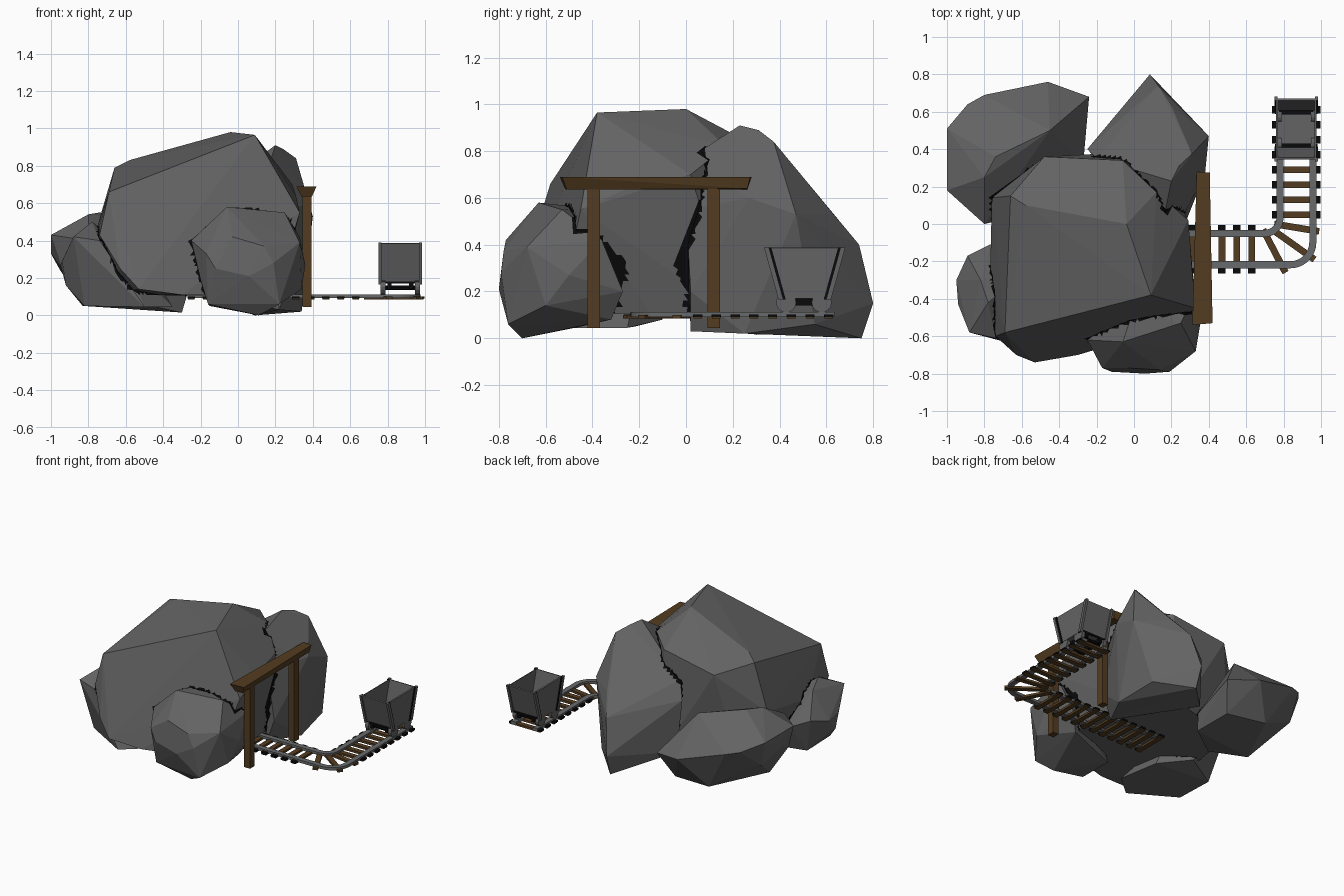
import bpy, bmesh, math
from mathutils import Vector, Matrix

if "Cube" in bpy.data.objects:
    bpy.data.objects.remove(bpy.data.objects["Cube"])


def material(name, rgb):
    m = bpy.data.materials.new(name)
    m.diffuse_color = (*rgb, 1)
    m.use_nodes = True
    m.node_tree.nodes["Principled BSDF"].inputs["Base Color"].default_value = m.diffuse_color
    return m


ROCK = material("rock grey", (0.125, 0.125, 0.127))
WOOD = material("timber brown", (0.088, 0.046, 0.015))
STEEL = material("rail steel", (0.14, 0.142, 0.145))
CART = material("cart grey", (0.125, 0.125, 0.128))
BLACK = material("crevice black", (0.003, 0.003, 0.003))


def finish(bm, name, *mats):
    bmesh.ops.recalc_face_normals(bm, faces=bm.faces)
    me = bpy.data.meshes.new(name)
    bm.to_mesh(me)
    bm.free()
    for m in mats:
        me.materials.append(m)
    ob = bpy.data.objects.new(name, me)
    bpy.context.collection.objects.link(ob)
    return ob


def hull_mesh(pts):
    """Faceted convex solid around a few corner points."""
    bm = bmesh.new()
    for p in pts:
        bm.verts.new(p)
    r = bmesh.ops.convex_hull(bm, input=bm.verts)
    junk = {g for g in r["geom_interior"] + r["geom_unused"] if isinstance(g, bmesh.types.BMVert)}
    bmesh.ops.delete(bm, geom=list(junk), context='VERTS')
    bmesh.ops.recalc_face_normals(bm, faces=bm.faces)
    bm.normal_update()
    return bm


def hull(name, pts, mat):
    return finish(hull_mesh(pts), name, mat)


def box(name, lo, hi, mat, angle=0):
    lo, hi = Vector(lo), Vector(hi)
    bm = bmesh.new()
    m = Matrix.Translation((lo + hi) / 2) @ Matrix.Rotation(angle, 4, 'Z') @ Matrix.Diagonal((*(hi - lo), 1))
    bmesh.ops.create_cube(bm, size=1, matrix=m)
    return finish(bm, name, mat)


def cylinder(name, centre, radius, length, mat, sides=14):
    bm = bmesh.new()
    m = Matrix.Translation(centre) @ Matrix.Rotation(math.pi / 2, 4, 'Y')
    bmesh.ops.create_cone(bm, cap_ends=True, segments=sides, radius1=radius, radius2=radius,
                          depth=length, matrix=m)
    return finish(bm, name, mat)


# Boulders
main = [
    (-0.04, 0.0, 0.98), (0.09, -0.38, 0.965), (-0.66, 0.15, 0.79), (-0.58, 0.1, 0.83), (-0.48, 0.36, 0.73),
    (-0.06, 0.34, 0.80), (0.12, 0.17, 0.82), (-0.69, -0.58, 0.66), (0.29, 0.02, 0.70),
    (0.31, -0.25, 0.64), (0.33, -0.45, 0.55), (-0.74, -0.60, 0.43), (-0.63, -0.70, 0.25),
    (-0.53, -0.74, 0.14), (-0.30, -0.70, 0.11), (0.2, -0.55, 0.105), (0.22, -0.15, 0.105),
    (0.20, 0.2, 0.105), (-0.10, 0.38, 0.105), (-0.60, 0.25, 0.105), (-0.76, 0.14, 0.45),
    (-0.77, -0.32, 0.38), (-0.70, -0.30, 0.11)]
front = [
    (-0.25, -0.62, 0.40), (-0.06, -0.63, 0.58), (0.0, -0.45, 0.56), (0.25, -0.53, 0.55),
    (0.33, -0.36, 0.42), (0.36, -0.50, 0.27), (0.33, -0.68, 0.39), (-0.03, -0.77, 0.42),
    (0.14, -0.78, 0.37), (0.19, -0.79, 0.28), (0.06, -0.80, 0.21), (-0.12, -0.79, 0.25),
    (-0.17, -0.77, 0.33), (-0.20, -0.68, 0.19), (-0.16, -0.72, 0.06), (0.11, -0.70, 0.0),
    (0.22, -0.76, 0.06), (0.34, -0.60, 0.14), (0.24, -0.32, 0.08), (0.30, -0.27, 0.2),
    (-0.15, -0.45, 0.05)]
back_left = [
    (-1.0, 0.51, 0.43), (-1.0, 0.18, 0.43), (-1.0, 0.30, 0.33), (-0.80, 0.0, 0.40),
    (-0.89, 0.64, 0.38), (-0.80, 0.69, 0.36), (-0.46, 0.76, 0.26), (-0.24, 0.68, 0.22),
    (-0.27, 0.34, 0.12), (-0.74, 0.36, 0.55), (-0.80, 0.25, 0.54), (-0.45, 0.50, 0.50),
    (-0.95, 0.48, 0.24), (-0.94, 0.15, 0.25), (-0.82, 0.20, 0.05), (-0.62, 0.62, 0.05),
    (-0.30, 0.30, 0.015), (-0.32, 0.58, 0.03), (-0.60, 0.05, 0.08)]
back_right = [
    (0.20, 0.23, 0.91), (0.24, 0.31, 0.89), (0.31, 0.375, 0.84), (0.15, -0.01, 0.755),
    (0.24, 0.0, 0.55), (0.38, 0.27, 0.60), (0.40, 0.47, 0.53), (0.34, 0.53, 0.45),
    (0.2, 0.63, 0.53), (0.13, 0.74, 0.40), (0.085, 0.80, 0.15), (0.09, 0.75, 0.0), (0.30, 0.55, 0.06),
    (0.34, 0.25, 0.02), (0.22, 0.02, 0.03), (0.28, 0.02, 0.20), (-0.25, 0.40, 0.50),
    (-0.20, 0.35, 0.62), (-0.22, 0.42, 0.12), (0.02, 0.24, 0.06)]
left = [
    (-0.89, -0.17, 0.30), (-0.77, -0.11, 0.25), (-0.95, -0.30, 0.27), (-0.94, -0.43, 0.29),
    (-0.88, -0.58, 0.42), (-0.74, -0.61, 0.40), (-0.78, -0.42, 0.50), (-0.82, -0.30, 0.46),
    (-0.92, -0.42, 0.16), (-0.83, -0.22, 0.05), (-0.82, -0.50, 0.05), (-0.50, -0.68, 0.045),
    (-0.35, -0.55, 0.045), (-0.40, -0.25, 0.045), (-0.60, -0.1, 0.08), (-0.60, -0.60, 0.30), (-0.50, -0.2, 0.3)]
rocks = {"main_boulder": main, "front_boulder": front, "back_left_boulder": back_left,
         "back_right_boulder": back_right, "left_boulder": left}
meshes = {n: hull_mesh(p) for n, p in rocks.items()}
planes = {n: [(f.normal.copy(), f.normal.dot(f.verts[0].co)) for f in bm.faces] for n, bm in meshes.items()}


def near_other(name, p):
    """Distance to the nearest other boulder, negative when buried in it."""
    return min(max(n.dot(p) - d for n, d in pl) for other, pl in planes.items() if other != name)


# Split the boulders finely so that crevices where they meet can be black
for name, bm in meshes.items():
    for _ in range(7):
        long = [e for e in bm.edges if e.calc_length() > 0.04]
        if long:
            bmesh.ops.subdivide_edges(bm, edges=long, cuts=1)
            bmesh.ops.triangulate(bm, faces=[f for f in bm.faces if len(f.verts) > 3])
    for f in bm.faces:
        c = f.calc_center_median()
        mouth = name == "main_boulder" and c.x > 0.1 and -0.35 < c.y < 0.1 and 0.14 < c.z < 0.46
        # the mouth gets wider dark pockets than the other joints
        reach = 0.035 + 0.025 * math.sin(c.z * 25) if mouth else 0.008
        f.material_index = int(near_other(name, c) < reach and c.z > 0.11)
    finish(bm, name, ROCK, BLACK)

# Timber portal: two posts and a tapering beam
for name, y in (("left_post", -0.395), ("right_post", 0.118)):
    box(name, (0.346, y - 0.027, 0.045), (0.393, y + 0.027, 0.64), WOOD)
hull("portal_beam", [
    (0.312, -0.54, 0.69), (0.42, -0.53, 0.69), (0.335, 0.28, 0.69), (0.405, 0.275, 0.69),
    (0.34, -0.515, 0.635), (0.395, -0.51, 0.635), (0.345, 0.262, 0.635), (0.395, 0.262, 0.64)], WOOD)


# Rails: rectangular section swept round a bend
def rail(name, x, y, r):
    path = [(-0.27, y, 0, -1)]
    for i in range(9):
        a = -math.pi / 2 + i / 8 * math.pi / 2
        path.append((x - r + r * math.cos(a), y + r + r * math.sin(a), math.cos(a), math.sin(a)))
    path.append((x, 0.635, 1, 0))
    bm = bmesh.new()
    rings = []
    for px, py, nx, ny in path:
        rings.append([bm.verts.new((px + nx * w, py + ny * w, z))
                      for w, z in ((-0.019, 0.092), (0.019, 0.092), (0.019, 0.112), (-0.019, 0.112))])
    for a, b in zip(rings, rings[1:]):
        for i in range(4):
            j = (i + 1) % 4
            bm.faces.new((a[i], a[j], b[j], b[i]))
    bm.faces.new(rings[0])
    bm.faces.new(rings[-1])
    finish(bm, name, STEEL)


rail("inner_rail", 0.78, -0.05, 0.08)
rail("outer_rail", 0.956, -0.218, 0.12)


# Sleepers: straight runs with dark end shoes, then a fan round the bend
def sleeper(cx, cy, angle, length=0.25, shoes=True):
    box("sleeper", (cx - length / 2, cy - 0.018, 0.084), (cx + length / 2, cy + 0.018, 0.1), WOOD, angle)
    for s in (-1, 1) if shoes else ():
        x, y = cx + s * 0.108 * math.cos(angle), cy + s * 0.108 * math.sin(angle)
        box("sleeper_shoe", (x - 0.021, y - 0.02, 0.09), (x + 0.021, y + 0.02, 0.102), BLACK, angle)


for i in range(12):
    sleeper(-0.25 + 0.08 * i, -0.135, math.pi / 2)
for i in range(8):
    sleeper(0.868, 0.05 + 0.08 * i, 0)
for ex, ey, sx, sy in ((0.99, -0.04, 0.75, 0.0), (0.965, -0.19, 0.74, -0.03), (0.81, -0.26, 0.69, -0.03)):
    sleeper((ex + sx) / 2, (ey + sy) / 2, math.atan2(ey - sy, ex - sx), math.hypot(ex - sx, ey - sy), False)

# Mine cart: open tub with sloping ends
MID = 0.5075
bm = bmesh.new()
low, top = [[bm.verts.new((x, MID + s * h, z)) for x, s in ((0.76, -1), (0.975, -1), (0.975, 1), (0.76, 1))]
            for h, z in ((0.103, 0.17), (0.163, 0.385))]
bm.faces.new(low)
for i in range(4):
    j = (i + 1) % 4
    bm.faces.new((low[i], low[j], top[j], top[i]))
tub = finish(bm, "cart_tub", CART)
for p in tub.data.polygons:
    # make every wall face outward so the thickness grows inward
    if p.normal.dot(p.center - Vector((0.8675, MID, 0.3))) < 0:
        p.flip()
mod = tub.modifiers.new("wall", 'SOLIDIFY')
mod.thickness = 0.014
mod.offset = -1

# Corner straps, each with a dark seam along its inner edge
for x in (0.759, 0.976):
    for s in (-1, 1):
        for name, a, b, w, mat in (("corner_strap", 0.155, 0.174, 0.009, CART),
                                   ("strap_seam", 0.143, 0.156, 0.004, BLACK)):
            hull(name, [(x + dx, MID + s * (y - d), z) for dx in (-w, w)
                        for y in (a, b) for d, z in ((0, 0.389), (0.062, 0.165))], mat)
for s in (-1, 1):
    # dark joint along the foot of each sloping end, and inside at the floor
    box("foot_seam", (0.765, MID + s * 0.105 - 0.008, 0.17), (0.97, MID + s * 0.105 + 0.008, 0.182), BLACK)
    box("floor_seam", (0.774, MID + s * 0.09 - 0.012, 0.18), (0.961, MID + s * 0.09 + 0.012, 0.19), BLACK)

# Undercarriage, axles and wheels
for x in (0.80, 0.915):
    box("cart_beam", (x, 0.395, 0.14), (x + 0.022, 0.62, 0.172), BLACK)
for y in (0.428, 0.58):
    cylinder("axle", (0.868, y, 0.148), 0.012, 0.18, BLACK, 8)
    for x in (0.775, 0.96):
        cylinder("wheel", (x, y, 0.153), 0.043, 0.026, CART)
